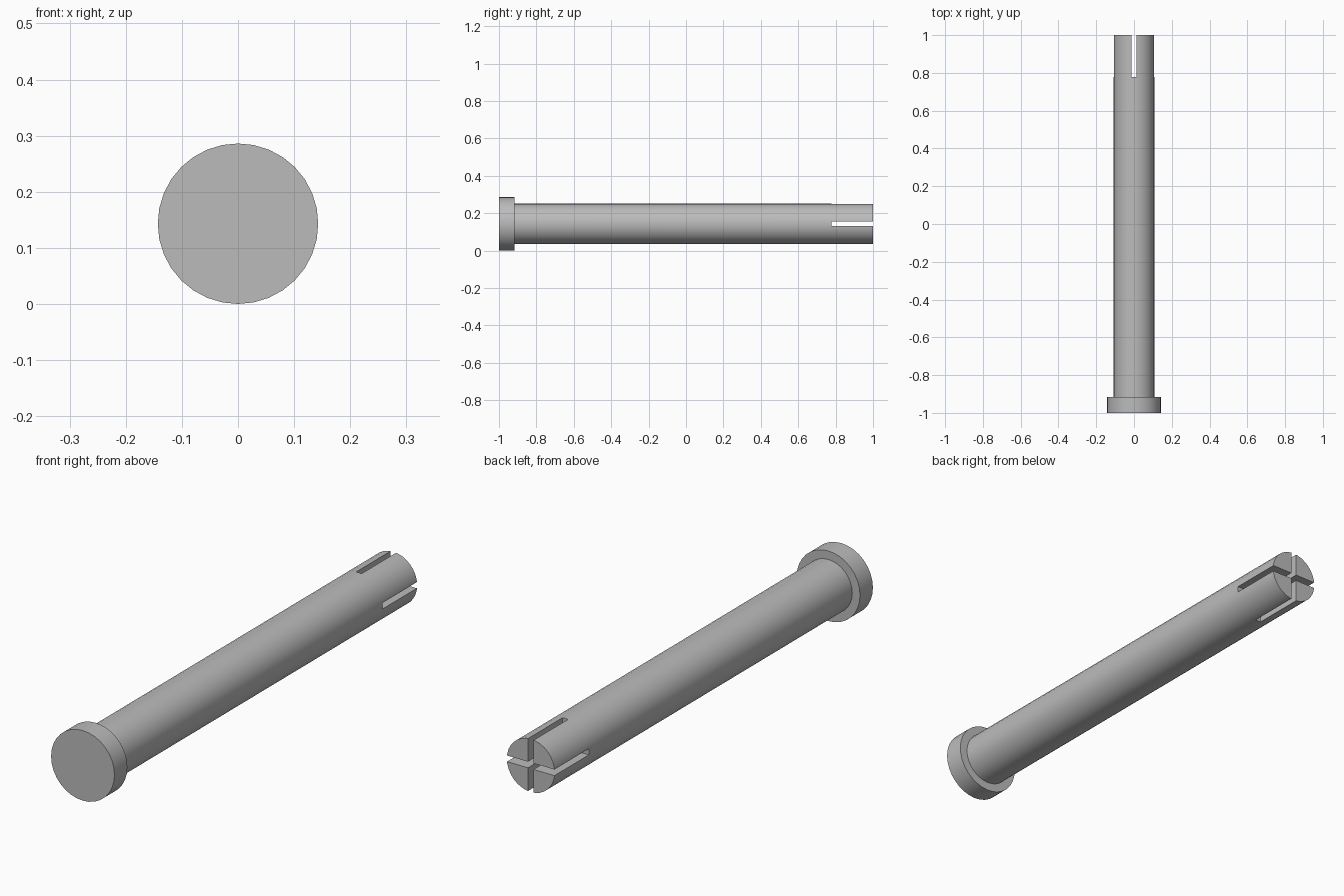
import bpy
import math

if "Cube" in bpy.data.objects:
    bpy.data.objects.remove(bpy.data.objects["Cube"], do_unlink=True)

HEAD_R, SHAFT_R = 0.143, 0.108
HEAD_END = -0.917
SLOT_START, SLOT_W = 0.778, 0.025
SIDES = 32

metal = bpy.data.materials.new("plain_grey")
metal.use_nodes = True
grey = (0.5, 0.5, 0.5, 1)
metal.diffuse_color = grey
metal.node_tree.nodes["Principled BSDF"].inputs["Base Color"].default_value = grey


def rod(name, radius, y0, y1):
    """Cylinder lying along y, on the pin axis."""
    bpy.ops.mesh.primitive_cylinder_add(
        vertices=SIDES, radius=radius, depth=y1 - y0,
        location=(0, (y0 + y1) / 2, HEAD_R), rotation=(math.pi / 2, 0, 0))
    obj = bpy.context.object
    obj.name = name
    obj.data.materials.append(metal)
    bpy.ops.object.transform_apply(location=True, rotation=True, scale=True)
    return obj


def slot_cutter(name, size_x, size_z):
    """Box that runs past the open end of the shaft."""
    length = 1.1 - SLOT_START
    bpy.ops.mesh.primitive_cube_add(
        size=1, location=(0, SLOT_START + length / 2, HEAD_R))
    obj = bpy.context.object
    obj.name = name
    obj.scale = (size_x, length, size_z)
    bpy.ops.object.transform_apply(location=False, rotation=False, scale=True)
    obj.data.materials.append(metal)
    obj.hide_render = True
    return obj


# Head and shaft
head = rod("head", HEAD_R, -1, HEAD_END)
shaft = rod("shaft", SHAFT_R, HEAD_END, 1)

# Crossed slots that split the tip into four prongs
for cutter in (slot_cutter("vertical_slot_cutter", SLOT_W, 0.4),
               slot_cutter("horizontal_slot_cutter", 0.4, SLOT_W)):
    bpy.context.view_layer.objects.active = shaft
    mod = shaft.modifiers.new("slot", "BOOLEAN")
    mod.operation = "DIFFERENCE"
    mod.solver = "EXACT"
    mod.object = cutter
    bpy.ops.object.modifier_apply(modifier=mod.name)
    bpy.data.objects.remove(cutter, do_unlink=True)

# Smooth round sides, crisp rims
for part in (head, shaft):
    bpy.ops.object.select_all(action="DESELECT")
    part.select_set(True)
    bpy.context.view_layer.objects.active = part
    bpy.ops.object.shade_smooth_by_angle(angle=math.radians(30))
